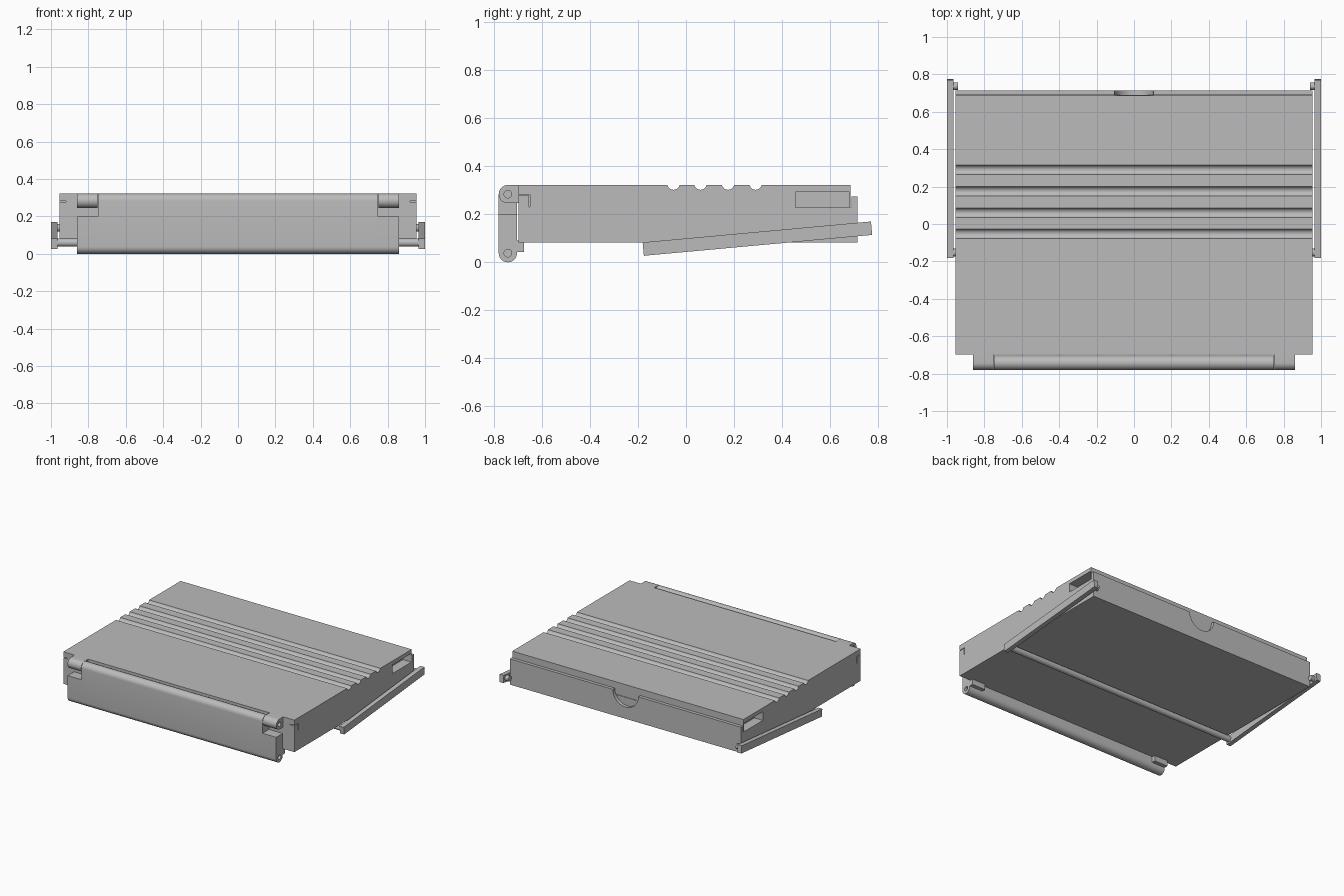
import bpy, bmesh
from math import sin, cos, pi, atan2, radians, hypot
from mathutils import Vector

if "Cube" in bpy.data.objects:
    bpy.data.objects.remove(bpy.data.objects["Cube"])

grey = bpy.data.materials.new("neutral grey")
grey.use_nodes = True
grey.diffuse_color = (0.5, 0.5, 0.5, 1)
grey.node_tree.nodes["Principled BSDF"].inputs["Base Color"].default_value = (0.5, 0.5, 0.5, 1)


def arc(cu, cv, r, start, end, n=16):
    """Points on an arc, angles in degrees."""
    angles = [radians(start + (end - start) * i / n) for i in range(n + 1)]
    return [(cu + r * cos(a), cv + r * sin(a)) for a in angles]


def extrude(name, profile, low, high, axis="x"):
    """Extrude a (y, z) profile along x, or an (x, z) profile along y."""
    place = (lambda u, v, d: (d, u, v)) if axis == "x" else (lambda u, v, d: (u, d, v))
    bm = bmesh.new()
    face = bm.faces.new([bm.verts.new(place(u, v, low)) for u, v in profile])
    grown = bmesh.ops.extrude_face_region(bm, geom=[face])["geom"]
    moved = [g for g in grown if isinstance(g, bmesh.types.BMVert)]
    bmesh.ops.translate(bm, verts=moved, vec=Vector(place(0, 0, high - low)))
    bmesh.ops.recalc_face_normals(bm, faces=bm.faces)
    mesh = bpy.data.meshes.new(name)
    bm.to_mesh(mesh)
    bm.free()
    obj = bpy.data.objects.new(name, mesh)
    bpy.context.collection.objects.link(obj)
    mesh.materials.append(grey)
    return obj


def rect(u0, u1, v0, v1):
    return [(u0, v0), (u1, v0), (u1, v1), (u0, v1)]


def span(side, a, b):
    """Order an x range for the chosen side."""
    return sorted((side * a, side * b))


def cut(target, cutter):
    cutter.hide_render = True
    mod = target.modifiers.new("cut", "BOOLEAN")
    mod.operation = "DIFFERENCE"
    mod.solver = "EXACT"
    mod.object = cutter
    bpy.context.view_layer.objects.active = target
    bpy.ops.object.modifier_apply(modifier=mod.name)
    bpy.data.objects.remove(cutter)


def smooth(obj):
    bpy.ops.object.select_all(action="DESELECT")
    obj.select_set(True)
    bpy.context.view_layer.objects.active = obj
    bpy.ops.object.shade_smooth_by_angle(angle=radians(30))


W = 0.955            # half width of the case
BOTTOM, TOP = 0.083, 0.322
FRONT, BACK = -0.698, 0.686

# Case with four rounded grooves across the top
profile = [(FRONT, BOTTOM), (0.69, BOTTOM), (0.69, 0.23), (BACK, 0.23), (BACK, TOP)]
for y in (0.29, 0.175, 0.06, -0.052):
    profile += arc(y, TOP + 0.006, 0.026, -13, -167)
profile.append((FRONT, TOP))
case = extrude("case", profile, -W, W)

for side in (1, -1):
    # Side slot and the thin corner seams
    cut(case, extrude("slot_cutter", rect(0.457, BACK - 0.004, 0.228, 0.293), *span(side, W - 0.07, 1)))
    seam = [(FRONT - 0.02, 0.283), (-0.65, 0.283), (-0.65, 0.23),
            (-0.654, 0.23), (-0.654, 0.278), (FRONT - 0.02, 0.278)]
    cut(case, extrude("seam_cutter", seam, *span(side, W - 0.035, 1)))
smooth(case)

# Rear panel with a half-round finger notch
notch = arc(0, 0.275, 0.105, 180, 360, 24)
panel = extrude("rear_panel", [(-W, BOTTOM), (W, BOTTOM), (W, 0.275)] + notch[::-1] + [(-W, 0.275)],
                0.69, 0.714, "y")
smooth(panel)

# Carrying handle bar, rounded at both edges
HY, HR = -0.742, 0.038
LOW, HIGH = 0.038, TOP - HR
bar = arc(HY, HIGH, HR, 0, 180) + arc(HY, LOW, HR, 180, 360)
smooth(extrude("handle", bar, -0.748, 0.748))

for side, word in ((1, "left"), (-1, "right")):
    # Hinge knuckle on the case and end block on the handle
    knuckle = extrude(word + "_hinge_knuckle",
                      [(FRONT, TOP)] + arc(HY, HIGH, HR, 90, 270) + [(FRONT, HIGH - HR)],
                      *span(side, 0.75, 0.862))
    block = extrude(word + "_handle_end",
                    [(HY + HR, 0.2), (HY - HR, 0.2)] + arc(HY, LOW, HR, 180, 360),
                    *span(side, 0.748, 0.862))
    for part, z in ((knuckle, HIGH), (block, LOW)):
        cut(part, extrude("pin_cutter", arc(HY, z, 0.016, 0, 345, 23), *span(side, 0.79, 0.9)))
        smooth(part)
    extrude(word + "_latch_foot", rect(-0.704, -0.675, 0.042, 0.09), *span(side, 0.75, 0.862))

    # Sloping stand arm
    start, end = Vector((-0.178, 0.055)), Vector((0.773, 0.142))
    along = (end - start).normalized()
    across = Vector((-along.y, along.x)) * 0.028
    arm = [start - across, end - across, end + across, start + across]
    extrude(word + "_stand_arm", [tuple(p) for p in arm], *span(side, 0.966, 1.0))
    # Pivot peg behind the case
    smooth(extrude(word + "_stand_peg", arc(0.737, 0.139, 0.02, 0, 345, 23), *span(side, 0.94, 0.97)))

# Stand cross rod under the case
smooth(extrude("stand_rod", arc(-0.152, 0.06, 0.022, 0, 345, 23), -0.97, 0.97))
